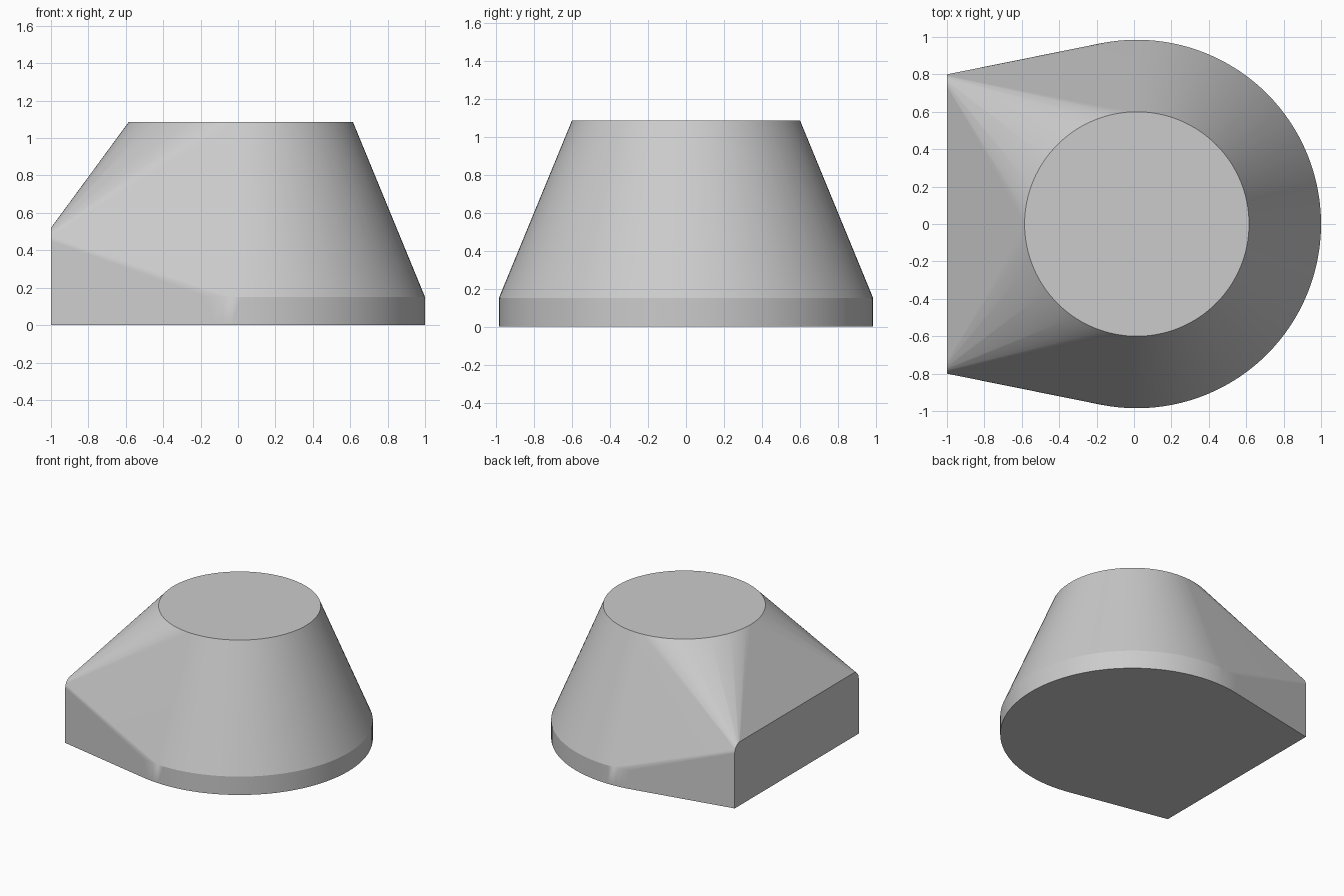
import bpy
import bmesh
from math import cos, sin, pi, radians

cube = bpy.data.objects.get("Cube")
if cube:
    bpy.data.objects.remove(cube, do_unlink=True)

CENTRE_X = 0.015
SEGMENTS = 128


def ring(radius, z):
    """Points of a horizontal circle around the body axis."""
    steps = [2 * pi * i / SEGMENTS for i in range(SEGMENTS)]
    return [(CENTRE_X + radius * cos(a), radius * sin(a), z) for a in steps]


def end_wall(x, half_width, height, corner, steps=8):
    """Upright rectangular end with rounded upper corners."""
    points = []
    for side in (-1, 1):
        points.append((x, side * half_width, 0))
        for i in range(steps + 1):
            a = pi / 2 * i / steps
            y = half_width - corner + corner * cos(a)
            points.append((x, side * y, height - corner + corner * sin(a)))
    return points


# Tapered body: round base band, smaller round top and flat end wall, skinned together
bm = bmesh.new()
outline = ring(0.985, 0) + ring(0.985, 0.15) + ring(0.6, 1.085) + end_wall(-1, 0.8, 0.52, 0.07)
for point in outline:
    bm.verts.new(point)
hull = bmesh.ops.convex_hull(bm, input=bm.verts[:], use_existing_faces=False)
unused = {v for v in hull["geom_interior"] + hull["geom_unused"] if isinstance(v, bmesh.types.BMVert)}
bmesh.ops.delete(bm, geom=list(unused), context="VERTS")
bmesh.ops.delete(bm, geom=[v for v in bm.verts if not v.link_faces], context="VERTS")
bmesh.ops.dissolve_limit(bm, angle_limit=radians(0.3), verts=bm.verts[:], edges=bm.edges[:])
bmesh.ops.recalc_face_normals(bm, faces=bm.faces[:])

mesh = bpy.data.meshes.new("tapered_body")
bm.to_mesh(mesh)
bm.free()
body = bpy.data.objects.new("tapered_body", mesh)
bpy.context.collection.objects.link(body)

# Plain grey
grey = bpy.data.materials.new("light_grey")
grey.use_nodes = True
colour = (0.6, 0.6, 0.6, 1)
grey.diffuse_color = colour
grey.node_tree.nodes["Principled BSDF"].inputs["Base Color"].default_value = colour
mesh.materials.append(grey)

# Smooth flanks, crisp rims
bpy.context.view_layer.objects.active = body
body.select_set(True)
bpy.ops.object.shade_smooth_by_angle(angle=radians(20))
weighted = body.modifiers.new("even_shading", "WEIGHTED_NORMAL")
weighted.keep_sharp = True
